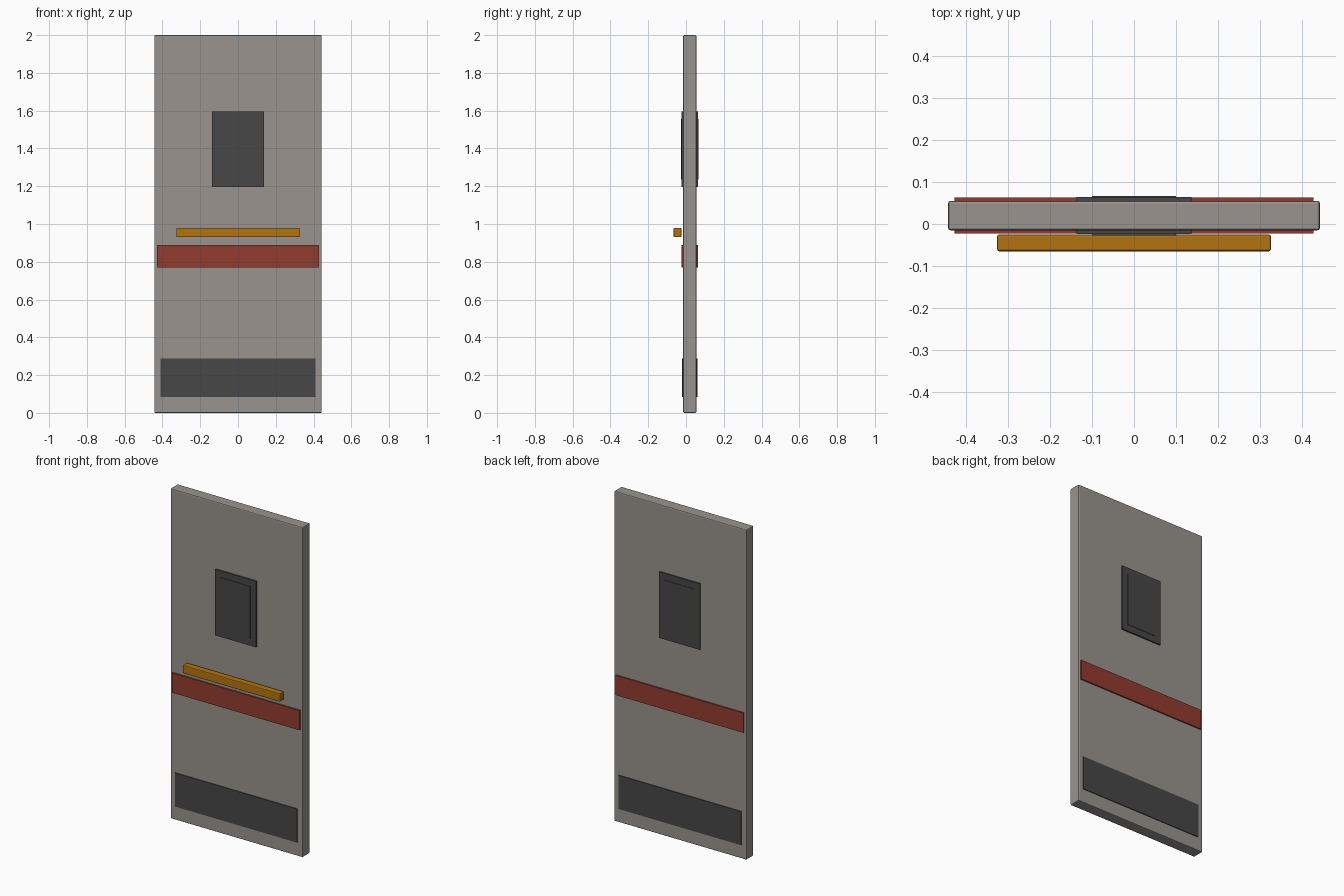
import bpy
import bmesh

cube = bpy.data.objects.get("Cube")
if cube:
    bpy.data.objects.remove(cube, do_unlink=True)


def material(name, rgb):
    mat = bpy.data.materials.new(name)
    mat.use_nodes = True
    color = (*rgb, 1.0)
    mat.diffuse_color = color
    mat.node_tree.nodes["Principled BSDF"].inputs["Base Color"].default_value = color
    return mat


grey = material("warm_grey", (0.32, 0.295, 0.27))
charcoal = material("charcoal", (0.063, 0.063, 0.063))
red = material("brick_red", (0.29, 0.044, 0.028))
amber = material("amber", (0.45, 0.175, 0.005))


def box(name, half_width, y, z, mat, bevel=0.0):
    """Box centred on x, spanning the y and z ranges."""
    mesh = bpy.data.meshes.new(name)
    bm = bmesh.new()
    bmesh.ops.create_cube(bm, size=1)
    bmesh.ops.scale(bm, vec=(2 * half_width, y[1] - y[0], z[1] - z[0]), verts=bm.verts)
    bmesh.ops.translate(bm, vec=(0, sum(y) / 2, sum(z) / 2), verts=bm.verts)
    bm.to_mesh(mesh)
    bm.free()
    mesh.materials.append(mat)
    obj = bpy.data.objects.new(name, mesh)
    bpy.context.collection.objects.link(obj)
    if bevel:
        mod = obj.modifiers.new("soft_edges", "BEVEL")
        mod.width = bevel
        mod.segments = 2
    return obj


# Door slab
FRONT, BACK = -0.015, 0.055
box("door_slab", 0.443, (FRONT, BACK), (0, 2), grey, 0.006)

# Trim repeated on both faces: half width, height range, projection
trim = [
    ("kick_plate", 0.41, (0.083, 0.287), 0.005, charcoal),
    ("stripe", 0.428, (0.77, 0.89), 0.008, red),
    ("window_frame", 0.137, (1.195, 1.595), 0.009, charcoal),
    ("window_pane", 0.1, (1.235, 1.555), 0.012, charcoal),
]
for name, half_width, z, depth, mat in trim:
    box("front_" + name, half_width, (FRONT - depth, FRONT + 0.01), z, mat)
    box("back_" + name, half_width, (BACK - 0.01, BACK + depth), z, mat)

# Push bar, standing clear of the front face
box("push_bar", 0.326, (-0.065, -0.025), (0.93, 0.98), amber, 0.005)
